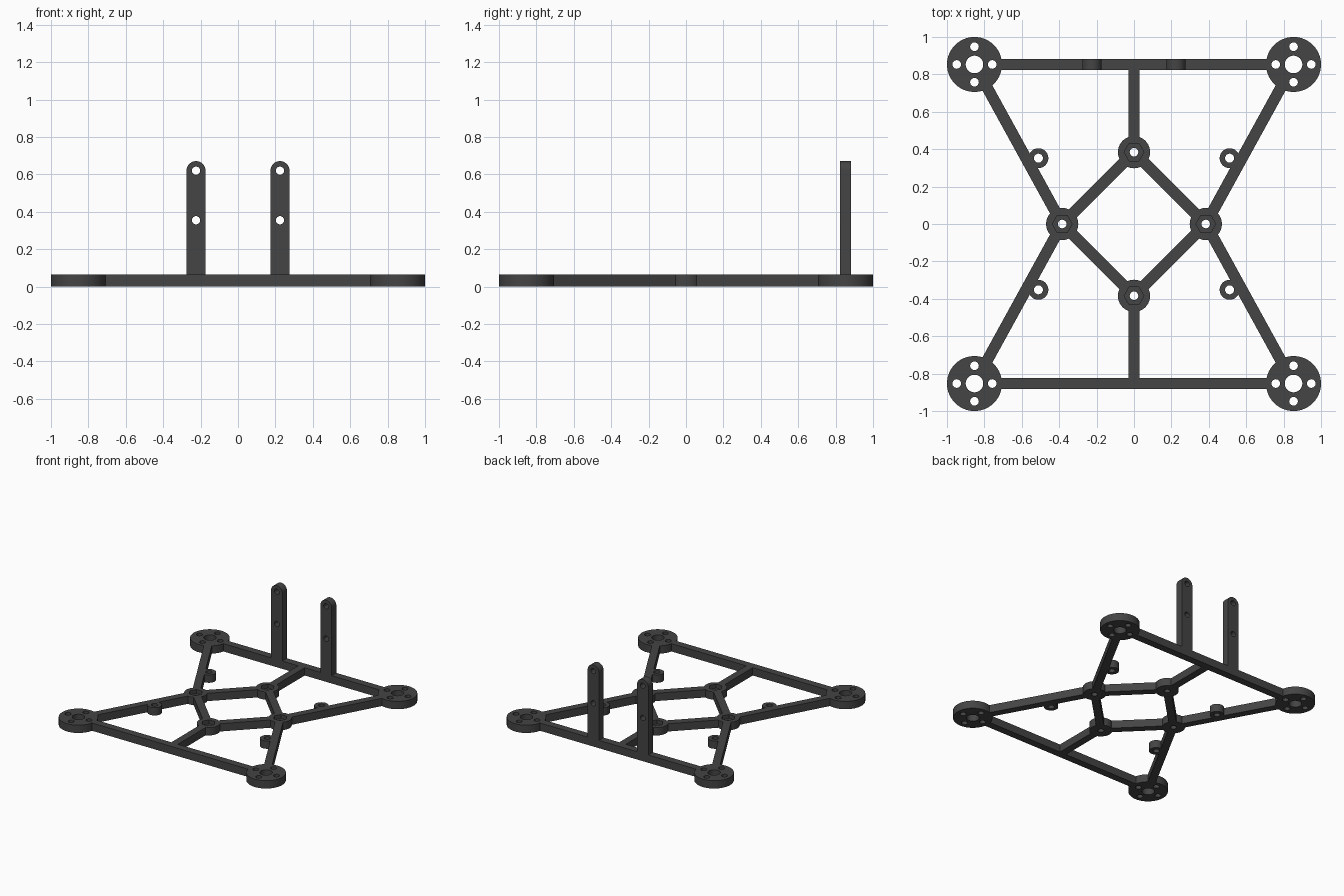
import bpy, bmesh, math
from mathutils import Matrix, Vector

if "Cube" in bpy.data.objects:
    bpy.data.objects.remove(bpy.data.objects["Cube"])

H = 0.064          # frame thickness
W = 0.06           # beam width
MOUNT, NODE, BOSS = 0.147, 0.086, 0.053   # disc radii

mat = bpy.data.materials.new("charcoal plastic")
mat.diffuse_color = (0.058, 0.058, 0.058, 1)
mat.use_nodes = True
mat.node_tree.nodes["Principled BSDF"].inputs["Base Color"].default_value = mat.diffuse_color


def finish(bm, name):
    me = bpy.data.meshes.new(name)
    bmesh.ops.recalc_face_normals(bm, faces=bm.faces)
    bm.to_mesh(me)
    bm.free()
    ob = bpy.data.objects.new(name, me)
    bpy.context.collection.objects.link(ob)
    me.materials.append(mat)
    return ob


def add_cyl(bm, x, y, r, z0, z1, n=48, turn=Matrix()):
    """Upright cylinder, optionally turned as a whole."""
    m = turn @ Matrix.Translation((x, y, (z0 + z1) / 2))
    bmesh.ops.create_cone(bm, cap_ends=True, segments=n, radius1=r, radius2=r,
                          depth=z1 - z0, matrix=m)


def cut(ob, bm):
    """Subtract the cutter, bake the result and shade it."""
    cutter = finish(bm, "hole_cutter")
    cutter.hide_render = True
    mod = ob.modifiers.new("holes", 'BOOLEAN')
    mod.operation, mod.solver, mod.object = 'DIFFERENCE', 'EXACT', cutter
    dg = bpy.context.evaluated_depsgraph_get()
    me = bpy.data.meshes.new_from_object(ob.evaluated_get(dg))
    ob.modifiers.clear()
    ob.data = me
    bpy.data.objects.remove(cutter)
    bpy.ops.object.select_all(action='DESELECT')
    bpy.context.view_layer.objects.active = ob
    ob.select_set(True)
    bpy.ops.object.shade_smooth_by_angle(angle=math.radians(30))


def disc(name, x, y, r, holes, recess=None):
    bm = bmesh.new()
    add_cyl(bm, x, y, r, 0, H, 64)
    ob = finish(bm, name)
    bm = bmesh.new()
    for hx, hy, hr in holes:
        add_cyl(bm, x + hx, y + hy, hr, -0.05, H + 0.05, 32)
    cut(ob, bm)
    if recess:                       # hexagonal nut pocket
        bm = bmesh.new()
        add_cyl(bm, x, y, recess, H / 2, H + 0.05, 6,
                Matrix.Translation((x, y, 0)) @ Matrix.Rotation(math.pi / 2, 4, 'Z')
                @ Matrix.Translation((-x, -y, 0)))
        cut(ob, bm)


def beam(name, a, b, trim_a, trim_b):
    """Bar between two centres, shortened to stop inside the discs."""
    a, b = Vector((*a, 0)), Vector((*b, 0))
    d = (b - a).normalized()
    a, b = a + d * trim_a, b - d * trim_b
    mid = (a + b) / 2 + Vector((0, 0, H / 2))
    bm = bmesh.new()
    bmesh.ops.create_cube(bm, size=1, matrix=Matrix.Translation(mid)
                          @ Matrix.Rotation(math.atan2(d.y, d.x), 4, 'Z')
                          @ Matrix.Diagonal(((b - a).length, W, H, 1)))
    finish(bm, name)


M, N = 0.853, 0.384    # mount and node distances from centre
TM, TN = 0.132, 0.075  # beam trims at mounts and nodes

# Corner motor mounts, side bosses and diagonal arms
for sx in (-1, 1):
    for sy in (-1, 1):
        disc("motor_mount", sx * M, sy * M, MOUNT,
             [(0, 0, 0.047)] + [(0.095 * dx, 0.095 * dy, 0.023)
                                for dx, dy in ((1, 0), (-1, 0), (0, 1), (0, -1))])
        disc("side_boss", sx * 0.511, sy * 0.352, BOSS, [(0, 0, 0.024)])
        beam("diagonal_arm", (sx * N, 0), (sx * M, sy * M), TN, TM)
        beam("diamond_bar", (sx * N, 0), (0, sy * N), TN, TN)

# Centre nodes with nut pockets
for x, y in ((N, 0), (-N, 0), (0, N), (0, -N)):
    disc("centre_node", x, y, NODE, [(0, 0, 0.023)], 0.053)

# Front and back crossbars with their centre struts
for sy in (-1, 1):
    beam("crossbar", (-M, sy * M), (M, sy * M), TM, TM)
    beam("centre_strut", (0, sy * N), (0, sy * M), TN, W / 2)

# Upright posts with rounded tops and two holes, on the back crossbar
R, TOP = 0.051, 0.62
upright = Matrix.Rotation(math.pi / 2, 4, 'X')   # local y -> z, local z -> -y
for x in (-0.2245, 0.2245):
    outline = [(x - R, H), (x + R, H)]
    outline += [(x + R * math.cos(math.pi * i / 24), TOP + R * math.sin(math.pi * i / 24))
                for i in range(25)]
    bm = bmesh.new()
    face = bm.faces.new([bm.verts.new((px, M - W / 2, pz)) for px, pz in outline])
    ext = bmesh.ops.extrude_face_region(bm, geom=[face])
    bmesh.ops.translate(bm, vec=(0, W, 0),
                        verts=[v for v in ext["geom"] if isinstance(v, bmesh.types.BMVert)])
    post = finish(bm, "upright_post")
    bm = bmesh.new()
    for z in (0.355, TOP):
        add_cyl(bm, x, z, 0.022, -M - 0.1, -M + 0.1, 32, upright)
    cut(post, bm)
